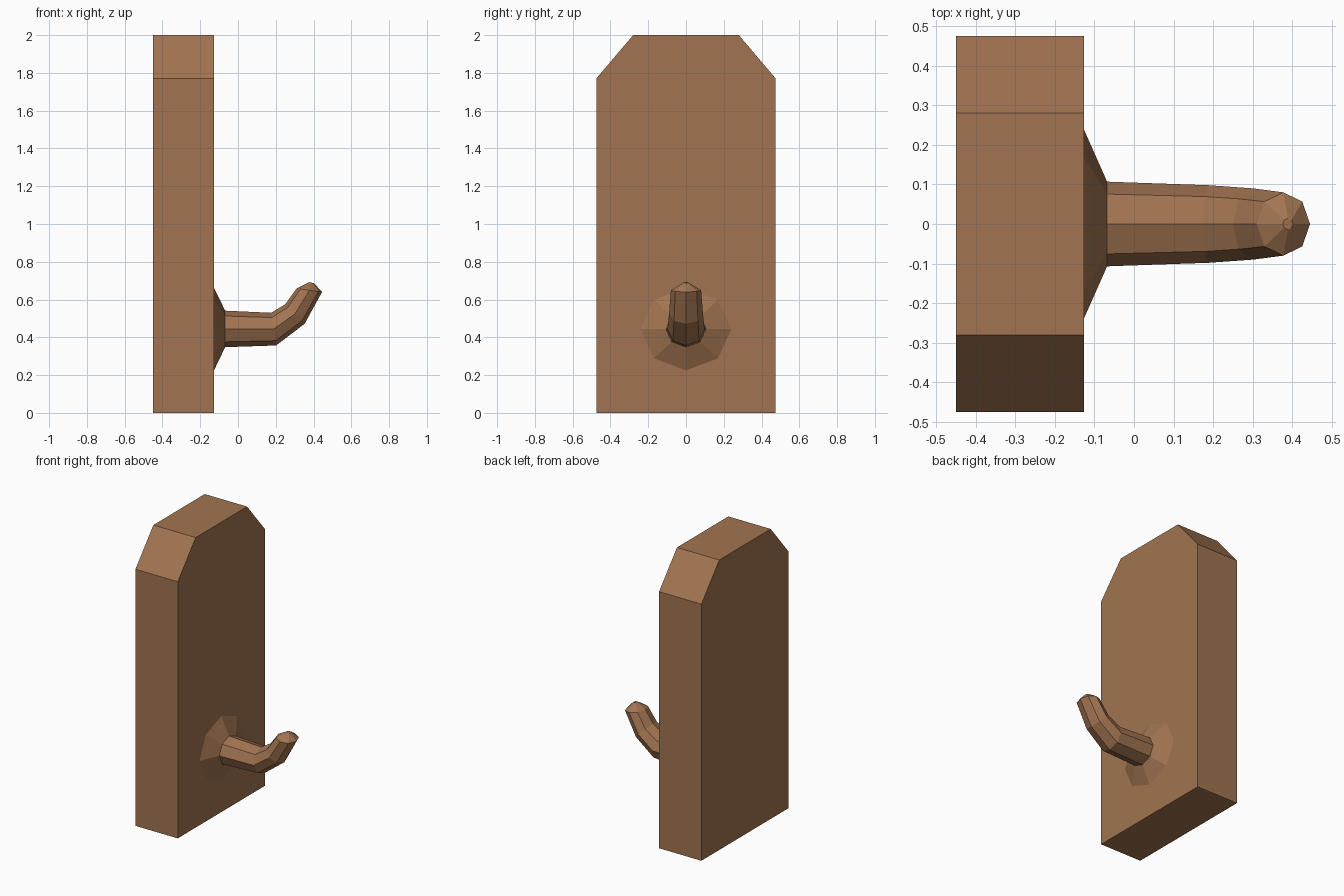
import bpy, bmesh, math

if "Cube" in bpy.data.objects:
    bpy.data.objects.remove(bpy.data.objects["Cube"])

wood = bpy.data.materials.new("brown_wood")
wood.diffuse_color = (0.36, 0.175, 0.082, 1)
wood.use_nodes = True
wood.node_tree.nodes["Principled BSDF"].inputs["Base Color"].default_value = wood.diffuse_color


def make_object(name, bm):
    bmesh.ops.recalc_face_normals(bm, faces=bm.faces)
    mesh = bpy.data.meshes.new(name)
    bm.to_mesh(mesh)
    bm.free()
    mesh.materials.append(wood)
    obj = bpy.data.objects.new(name, mesh)
    bpy.context.collection.objects.link(obj)
    return obj


# Back board: clipped-corner profile extruded along x
half = [(0.475, 0), (0.475, 1.77), (0.28, 2.0)]
profile = half + [(-y, z) for y, z in reversed(half)]
bm = bmesh.new()
face = bm.faces.new([bm.verts.new((-0.45, y, z)) for y, z in profile])
ext = bmesh.ops.extrude_face_region(bm, geom=[face], use_keep_orig=True)
moved = [v for v in ext["geom"] if isinstance(v, bmesh.types.BMVert)]
bmesh.ops.translate(bm, verts=moved, vec=(0.323, 0, 0))
make_object("back_board", bm)

# Peg: eight-sided rings, each given by its lower point, upper point (x, z)
# and its half width in y; flared collar first, rounded tip last
rings = [
    ((-0.127, 0.225), (-0.127, 0.662), 0.24),
    ((-0.068, 0.348), (-0.068, 0.541), 0.107),
    ((0.202, 0.357), (0.175, 0.530), 0.098),
    ((0.353, 0.472), (0.250, 0.575), 0.090),
    ((0.445, 0.640), (0.310, 0.658), 0.080),
    ((0.402, 0.687), (0.376, 0.692), 0.014),
]
bm = bmesh.new()
loops = []
for (x0, z0), (x1, z1), w in rings:
    loop = []
    for i in range(8):
        a = math.tau * i / 8
        t = (1 - math.cos(a)) / 2
        loop.append(bm.verts.new((x0 + (x1 - x0) * t, w * math.sin(a), z0 + (z1 - z0) * t)))
    loops.append(loop)
for a, b in zip(loops, loops[1:]):
    for i in range(8):
        j = (i + 1) % 8
        bm.faces.new((a[i], a[j], b[j], b[i]))
bm.faces.new(loops[0])
bm.faces.new(loops[-1])
make_object("hook_peg", bm)
